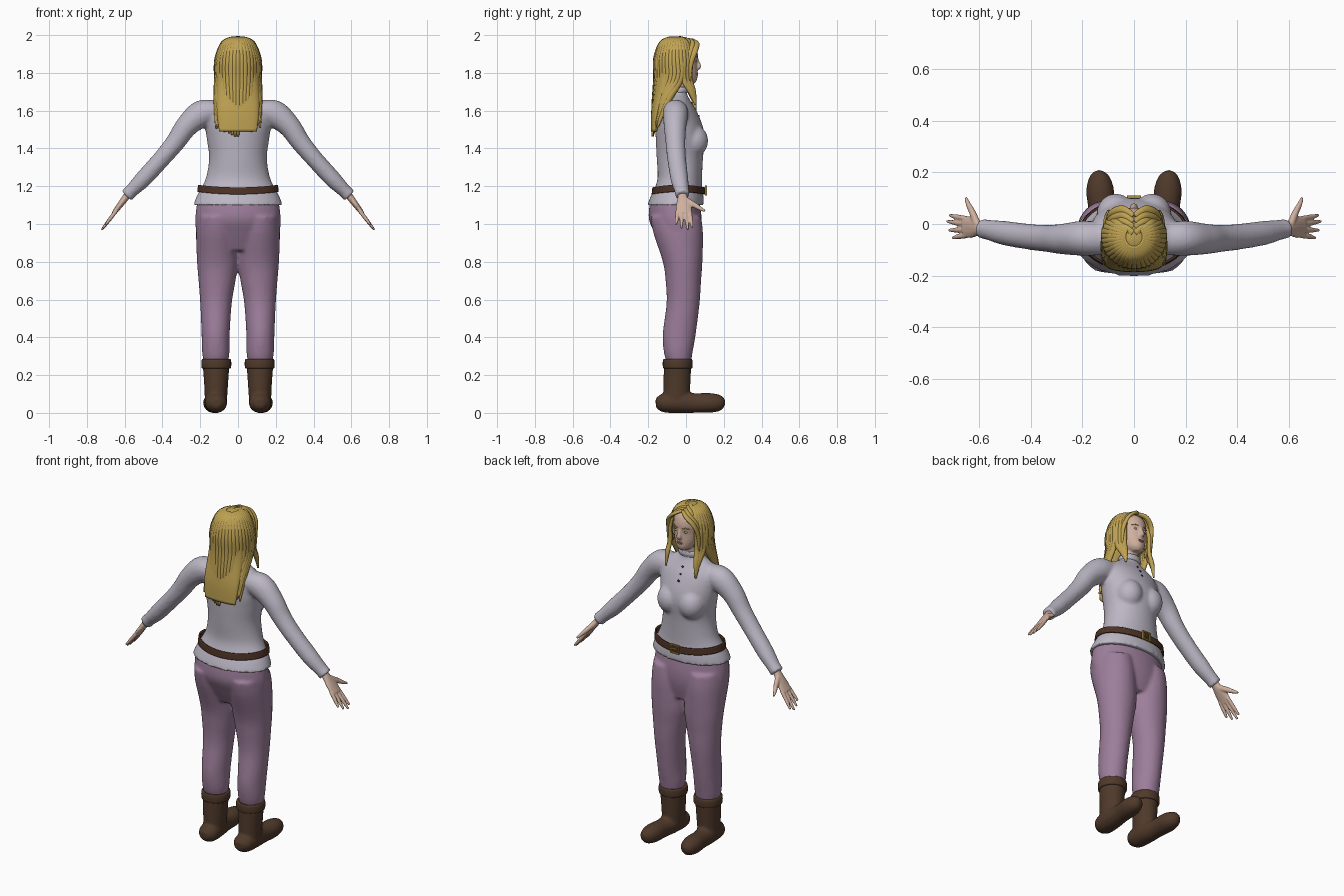
import bpy, bmesh, math, random
from mathutils import Vector

random.seed(4)
if "Cube" in bpy.data.objects:
    bpy.data.objects.remove(bpy.data.objects["Cube"], do_unlink=True)


def material(name, r, g, b):
    m = bpy.data.materials.new(name)
    m.use_nodes = True
    m.diffuse_color = (r, g, b, 1)
    bsdf = next(n for n in m.node_tree.nodes if n.type == "BSDF_PRINCIPLED")
    bsdf.inputs["Base Color"].default_value = (r, g, b, 1)
    return m


WOOL = material("pale lilac wool", .5, .47, .55)
CLOTH = material("mauve cloth", .34, .21, .33)
LEATHER = material("brown leather", .08, .042, .024)
STRAP = material("belt leather", .075, .032, .018)
HAIR = material("golden hair", .52, .36, .085)
SKIN = material("skin", .62, .43, .34)
BRASS = material("brass", .42, .27, .05)
DARK = material("dark brown", .03, .02, .018)
WHITE = material("eye white", .7, .68, .65)
LIP = material("lip rose", .42, .2, .18)


def blend(keys, steps=5):
    """Catmull-Rom interpolation through tuples."""
    out = []
    for i in range(len(keys) - 1):
        four = [keys[max(i - 1, 0)], keys[i], keys[i + 1], keys[min(i + 2, len(keys) - 1)]]
        for k in range(steps):
            t = k / steps
            out.append(tuple(.5 * (2 * b + (c - a) * t + (2 * a - 5 * b + 4 * c - d) * t * t
                                   + (3 * b - a - 3 * c + d) * t ** 3) for a, b, c, d in zip(*four)))
    return out + [keys[-1]]


def skin_rings(bm, rings, caps=True):
    loops = [[bm.verts.new(p) for p in ring] for ring in rings]
    n = len(loops[0])
    for a, b in zip(loops, loops[1:]):
        for i in range(n):
            bm.faces.new((a[i], a[(i + 1) % n], b[(i + 1) % n], b[i]))
    if caps:
        bm.faces.new(loops[0])
        bm.faces.new(loops[-1])


def stack(bm, keys, side=1, n=32, caps=True):
    """Level ellipses given as (z, x0, x1, y0, y1)."""
    rings = []
    for z, x0, x1, y0, y1 in blend(keys):
        rings.append([(side * ((x0 + x1) / 2 + (x1 - x0) / 2 * math.cos(math.tau * i / n)),
                       (y0 + y1) / 2 + (y1 - y0) / 2 * math.sin(math.tau * i / n), z) for i in range(n)])
    skin_rings(bm, rings, caps)


def limb(bm, keys, ref=(0, 1, 0), side=1, n=12, steps=5):
    """Tube through (x, y, z, radius along ref, other radius)."""
    path = blend(keys, steps)
    pts = [Vector((side * p[0], p[1], p[2])) for p in path]
    rings = []
    for i, p in enumerate(pts):
        t = (pts[min(i + 1, len(pts) - 1)] - pts[max(i - 1, 0)]).normalized()
        u = Vector(ref)
        u = (u - t * u.dot(t)).normalized()
        v = t.cross(u)
        a, b = path[i][3:]
        rings.append([p + u * a * math.cos(math.tau * k / n) + v * b * math.sin(math.tau * k / n)
                      for k in range(n)])
    skin_rings(bm, rings)


def ball(bm, centre, radii, seg=20):
    for v in bmesh.ops.create_uvsphere(bm, u_segments=seg, v_segments=seg // 2, radius=1)["verts"]:
        v.co = Vector(centre) + Vector(v.co[i] * radii[i] for i in range(3))


def finish(name, bm, mat, voxel=0, smooth=4):
    bmesh.ops.recalc_face_normals(bm, faces=bm.faces)
    me = bpy.data.meshes.new(name)
    bm.to_mesh(me)
    bm.free()
    me.materials.append(mat)
    me.shade_smooth()
    ob = bpy.data.objects.new(name, me)
    bpy.context.collection.objects.link(ob)
    if voxel:
        r = ob.modifiers.new("merge", "REMESH")
        r.mode, r.voxel_size, r.use_smooth_shade = "VOXEL", voxel, True
        s = ob.modifiers.new("relax", "SMOOTH")
        s.factor, s.iterations = .5, smooth
    return ob


SIDES = ((1, "left"), (-1, "right"))

# Sweater: torso, bust and sleeves merged
bm = bmesh.new()
stack(bm, [(z, -w, w, back, front) for z, w, back, front in (
    (1.1, .238, -.205, .095), (1.15, .217, -.185, .092), (1.19, .195, -.165, .085), (1.25, .168, -.15, .085),
    (1.35, .153, -.155, .09), (1.45, .165, -.16, .1), (1.52, .175, -.16, .088), (1.6, .178, -.145, .055),
    (1.65, .14, -.12, .025), (1.69, .072, -.1, .005), (1.72, .06, -.085, .01))], n=48)
for s, _ in SIDES:
    ball(bm, (s * .07, .04, 1.44), (.075, .078, .085))
    limb(bm, [(.1, -.06, 1.6, .06, .05), (.19, -.055, 1.585, .068, .072), (.27, -.058, 1.52, .06, .06),
              (.33, -.056, 1.435, .053, .052), (.4, -.05, 1.35, .05, .047), (.5, -.035, 1.24, .047, .045),
              (.565, -.022, 1.175, .039, .036), (.59, -.018, 1.15, .04, .038)], side=s, n=20)
sweater = finish("sweater", bm, WOOL, .01)

# Collar band
bm = bmesh.new()
stack(bm, [(1.695, -.066, .066, -.095, .012), (1.71, -.067, .067, -.094, .016), (1.725, -.06, .06, -.088, .014)])
finish("collar", bm, WOOL)

# Trousers: hips and legs merged
bm = bmesh.new()
stack(bm, [(.86, -.19, .19, -.12, .06), (.95, -.22, .22, -.165, .08), (1.03, -.226, .226, -.197, .083),
           (1.12, -.216, .216, -.19, .07)], n=48)
for s, _ in SIDES:
    stack(bm, [(.26, .055, .18, -.1, .025), (.32, .045, .19, -.117, .035), (.42, .044, .193, -.123, .052),
               (.58, .033, .2, -.103, .072), (.7, .013, .209, -.108, .08), (.8, -.002, .217, -.123, .087),
               (.95, 0, .222, -.172, .09), (1.04, .01, .215, -.19, .08)], side=s)
finish("trousers", bm, CLOTH, .01)

# Belt, standing a little off the waist and lifted at the hips
bm = bmesh.new()
stack(bm, [(1.16, -.216, .216, -.182, .102), (1.197, -.211, .211, -.178, .1)], n=64, caps=False)
for v in bm.verts:
    v.co.z += .012 * (v.co.x / .2) ** 2 - .003
belt = finish("belt", bm, STRAP)
belt.modifiers.new("thickness", "SOLIDIFY").thickness = .008

# Buckle frame and pin
bm = bmesh.new()
for x, z, w, h in ((-.024, 1.177, .007, .052), (.024, 1.177, .007, .052), (0, 1.2, .05, .007),
                   (0, 1.154, .05, .007), (.006, 1.177, .036, .005)):
    for v in bmesh.ops.create_cube(bm, size=1)["verts"]:
        v.co = (x + v.co.x * w, .106 + v.co.y * .01, z + v.co.z * h)
buckle = finish("buckle", bm, BRASS)
buckle.data.shade_flat()

# Boots with turned cuffs
for s, label in SIDES:
    bm = bmesh.new()
    stack(bm, [(.04, .06, .175, -.12, .015), (.13, .054, .178, -.12, .022), (.26, .045, .187, -.117, .028)], side=s)
    limb(bm, [(.115, -.16, .052, .025, .025), (.115, -.12, .053, .056, .05), (.12, -.03, .055, .057, .057),
              (.126, .05, .052, .05, .052), (.131, .13, .053, .054, .052), (.134, .185, .052, .038, .04),
              (.134, .207, .05, .012, .015)], ref=(1, 0, 0), side=s, n=20)
    finish(label + "_boot", bm, LEATHER, .008)
    bm = bmesh.new()
    stack(bm, [(.234, .046, .184, -.114, .026), (.241, .037, .193, -.122, .034), (.272, .036, .194, -.123, .035),
               (.286, .042, .188, -.118, .03), (.282, .056, .175, -.105, .02)], side=s)
    finish(label + "_boot_cuff", bm, LEATHER)

    # Hand: palm, four fingers and thumb
    bm = bmesh.new()
    limb(bm, [(.57, -.02, 1.175, .024, .02), (.595, -.018, 1.14, .027, .019), (.625, -.012, 1.1, .042, .016),
              (.658, -.012, 1.056, .042, .012)], side=s)
    for y, tip_y, reach in ((.02, .034, .058), (-.001, .01, .067), (-.023, -.024, .06), (-.044, -.054, .046)):
        limb(bm, [(.645, y, 1.07, .011, .011), (.655 + reach * .5, (y + tip_y) / 2, 1.056 - reach * .65, .01, .01),
                  (.655 + reach, tip_y, 1.056 - reach * 1.3, .006, .006)], side=s, n=10)
    limb(bm, [(.607, .0, 1.125, .016, .018), (.625, .045, 1.1, .013, .015), (.64, .075, 1.082, .01, .011),
              (.65, .102, 1.068, .006, .006)], ref=(1, 0, 0), side=s, n=10)
    finish(label + "_hand", bm, SKIN, .0045, 2)

# Head, nose and neck
bm = bmesh.new()
stack(bm, [(z, -w, w, back, front) for z, w, back, front in (
    (1.742, .022, -.02, .042), (1.762, .047, -.06, .058), (1.8, .066, -.09, .061), (1.85, .077, -.12, .059),
    (1.9, .08, -.13, .063), (1.95, .07, -.11, .045), (1.98, .035, -.07, 0))])
stack(bm, [(1.67, -.058, .058, -.09, .0), (1.74, -.05, .05, -.085, .005), (1.8, -.05, .05, -.085, .01)])
limb(bm, [(0, .053, 1.885, .008, .008), (0, .062, 1.855, .009, .011), (0, .068, 1.832, .015, .012),
          (0, .056, 1.82, .012, .008)], ref=(1, 0, 0))
head = finish("head", bm, SKIN, .005, 3)

bpy.context.view_layer.update()
graph = bpy.context.evaluated_depsgraph_get()


def front_of(ob, x, z):
    hit, spot, _, _ = ob.evaluated_get(graph).ray_cast(Vector((x, 1, z)), Vector((0, -1, 0)))
    return spot.y if hit else .06


def dots(name, base, mat, spots):
    """Small flattened balls resting on a surface: (x, z, half width, half height)."""
    bm = bmesh.new()
    for x, z, w, h in spots:
        ball(bm, (x, front_of(base, x, z), z), (w, .004, h), 12)
    finish(name, bm, mat)


# Face details and sweater buttons
dots("eyes", head, WHITE, [(s * .031, 1.863, .014, .006) for s, _ in SIDES])
dots("irises", head, DARK, [(s * .031, 1.863, .006, .0065) for s, _ in SIDES])
dots("eyebrows", head, HAIR, [(s * x, z, .009, .003) for s, _ in SIDES for x, z in ((.022, 1.883), (.034, 1.886), (.046, 1.883))])
dots("lips", head, LIP, [(0, 1.797, .02, .0045), (0, 1.79, .015, .005)])
dots("buttons", sweater, DARK, [(0, z, .007, .007) for z in (1.57, 1.605, 1.64)])

# Hair: scalp cap with the face left open
bm = bmesh.new()
ball(bm, (0, -.05, 1.865), (.112, .115, .128), 40)
bmesh.ops.delete(bm, geom=[f for f in bm.faces if f.calc_center_median().y > .0
                           and f.calc_center_median().z < 1.935], context="FACES")
cap = finish("hair_cap", bm, HAIR)
cap.modifiers.new("thickness", "SOLIDIFY").thickness = .008

# Hair: inner mass down the back
bm = bmesh.new()
stack(bm, [(1.49, -.1, .1, -.186, -.15), (1.6, -.112, .112, -.184, -.12), (1.75, -.112, .112, -.163, -.05),
           (1.88, -.108, .108, -.16, -.01)])
finish("back_hair", bm, HAIR)

# Hair: hanging locks fanned around the crown
bm = bmesh.new()
COUNT = 29
for i in range(COUNT):
    a = (i / (COUNT - 1) * 2 - 1) * 2.25
    sx, sy, wide = math.sin(a), -math.cos(a), abs(a)
    if wide > 1.85:
        end = (math.copysign(.098, a), .05, 1.6 + random.uniform(0, .06))
    else:
        end = (.118 * math.sin(a * .8), -.178 + .015 * wide, 1.455 + .03 * wide + random.uniform(0, .04))
    mid_y = -.05 + .112 * sy
    keys = [(.03 * sx, -.05 + .035 * sy, 1.985, .01, .008), (.08 * sx, -.05 + .082 * sy, 1.96, .016, .01),
            (.113 * sx, mid_y, 1.875, .018, .012), (.116 * sx, mid_y, 1.77, .018, .012),
            (.6 * end[0] + .048 * sx, .6 * end[1] + .4 * mid_y, (end[2] + 1.77) / 2, .017, .012),
            end + (.006, .005)]
    limb(bm, keys, ref=(math.cos(a), math.sin(a), 0), n=8)
finish("hair_locks", bm, HAIR)

# Hair: fringe swept from the parting to both temples
bm = bmesh.new()
for s, _ in SIDES:
    for k in range(4):
        d = k * .022
        limb(bm, [(.004, .03 - d, 1.974 + d * .2, .014, .008), (.042, .054 - d, 1.955 + d * .25, .017, .01),
                  (.082, .045 - d, 1.915, .017, .01), (.098, .025 - d * .8, 1.85, .014, .01),
                  (.1, .02 - d * .6, 1.76, .006, .006)], side=s, n=8)
finish("fringe", bm, HAIR)
